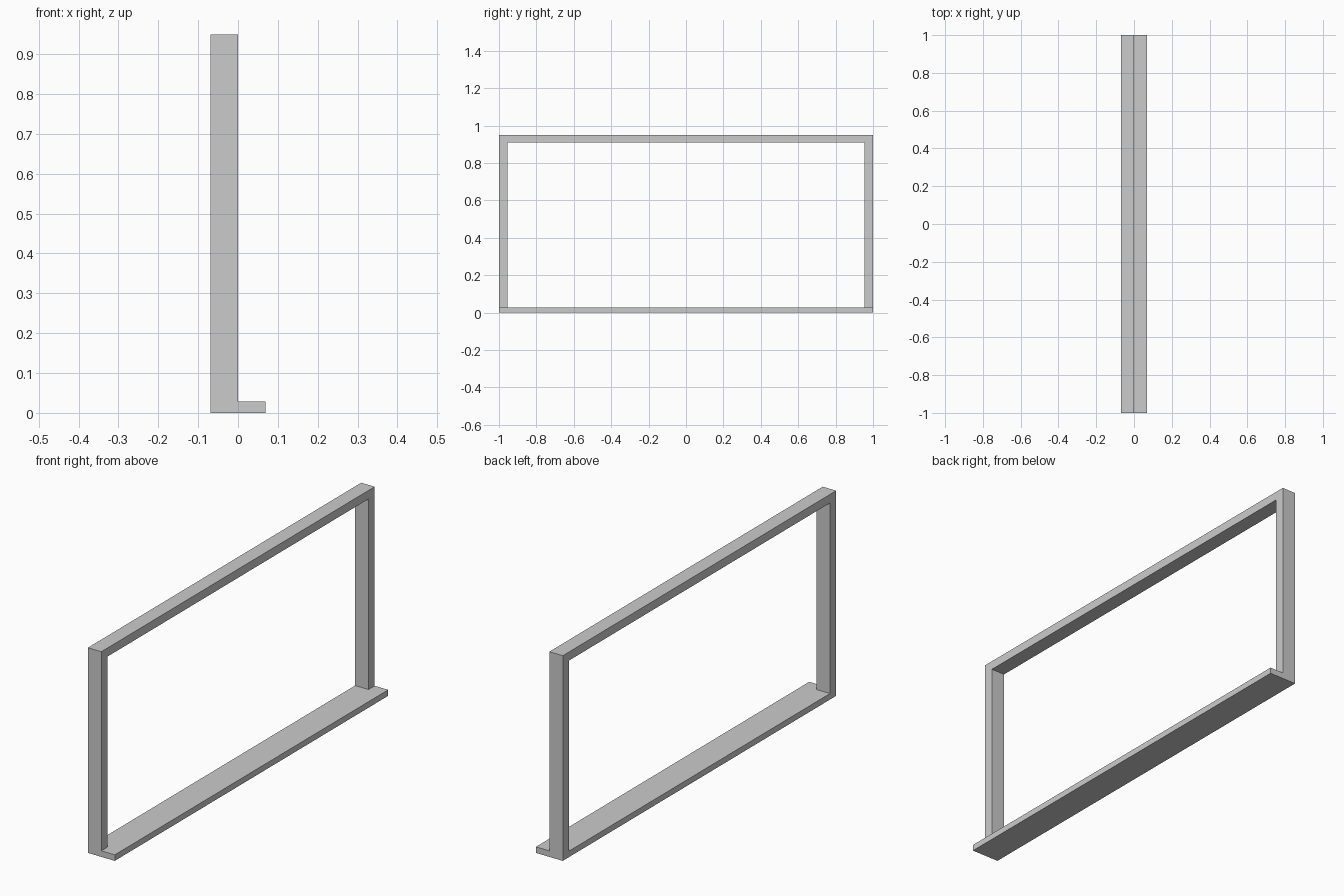
import bpy
import bmesh

if "Cube" in bpy.data.objects:
    bpy.data.objects.remove(bpy.data.objects["Cube"])

HALF_LEN, HALF_DEPTH, HEIGHT = 1.0, 0.069, 0.95
SILL, POST, RAIL = 0.028, 0.045, 0.04

grey = bpy.data.materials.new("light_grey")
grey.diffuse_color = (0.6, 0.6, 0.6, 1)
grey.use_nodes = True
grey.node_tree.nodes["Principled BSDF"].inputs["Base Color"].default_value = grey.diffuse_color


def extrude_profile(name, profile, x0, x1):
    """Extrude a closed (y, z) profile along x from x0 to x1."""
    bm = bmesh.new()
    face = bm.faces.new([bm.verts.new((x0, y, z)) for y, z in profile])
    geom = bmesh.ops.extrude_face_region(bm, geom=[face])["geom"]
    verts = [g for g in geom if isinstance(g, bmesh.types.BMVert)]
    bmesh.ops.translate(bm, verts=verts, vec=(x1 - x0, 0, 0))
    bmesh.ops.recalc_face_normals(bm, faces=bm.faces)
    mesh = bpy.data.meshes.new(name)
    bm.to_mesh(mesh)
    bm.free()
    mesh.materials.append(grey)
    obj = bpy.data.objects.new(name, mesh)
    bpy.context.collection.objects.link(obj)
    return obj


# Sill: flat board along the full length and depth
L = HALF_LEN
extrude_profile("sill", [(-L, 0), (L, 0), (L, SILL), (-L, SILL)],
                -HALF_DEPTH, HALF_DEPTH)

# Upright frame: two posts and a top rail in one piece, over the -x half
inner, under = L - POST, HEIGHT - RAIL
half = [(inner, under), (inner, SILL), (L, SILL), (L, HEIGHT)]
mirrored = [(-y, z) for y, z in reversed(half)]
extrude_profile("upright_frame", half + mirrored, -HALF_DEPTH, 0)
